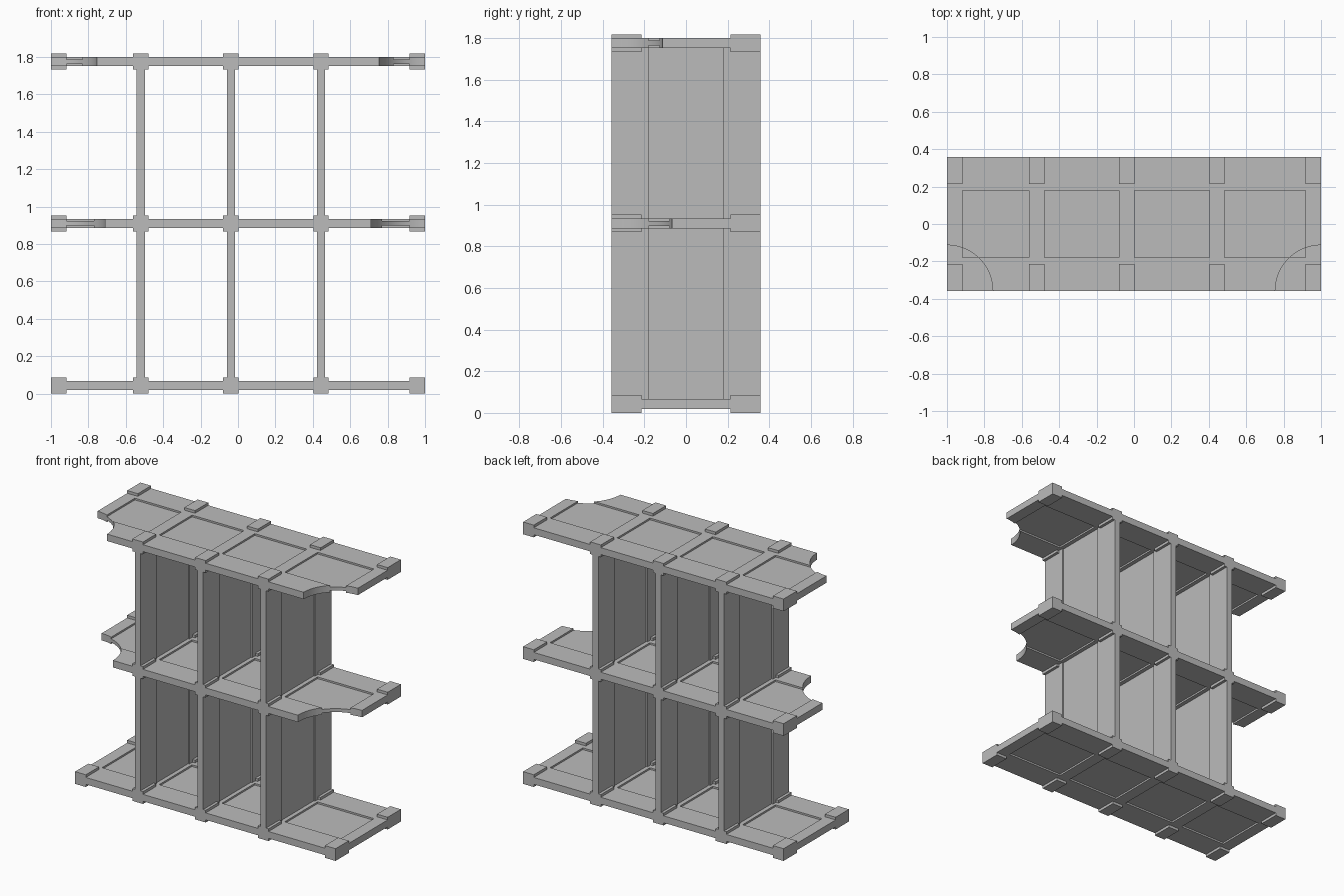
import bpy
import bmesh
import math

cube = bpy.data.objects.get("Cube")
if cube:
    bpy.data.objects.remove(cube, do_unlink=True)

# Material
concrete = bpy.data.materials.new("concrete_grey")
concrete.use_nodes = True
GREY = (0.5, 0.5, 0.5, 1)
concrete.diffuse_color = GREY
concrete.node_tree.nodes["Principled BSDF"].inputs["Base Color"].default_value = GREY

# Main dimensions
DEPTH, PAD_Y, PANEL_Y = 0.358, 0.213, 0.18
PAD, STRIP, PANEL = 0.0425, 0.024, 0.012     # half thicknesses
WALL, WALL_THIN = 0.0215, 0.012
RIB = 0.041
WALL_X = [-0.52, -0.038, 0.444]
FLOORS = {"bottom": 0.0425, "middle": 0.91, "top": 1.775}
RIBS = [(-1, -0.918)] + [(x - RIB, x + RIB) for x in WALL_X] + [(0.918, 1)]
Y_BREAKS = [-DEPTH, -PAD_Y, -PANEL_Y, PANEL_Y, PAD_Y, DEPTH]


def solid(name, xs, ys, zs, inside):
    """Closed stepped solid: the outer faces of all grid cells that are inside."""
    axes = (xs, ys, zs)
    size = [len(a) - 1 for a in axes]

    def filled(cell):
        if any(c < 0 or c >= n for c, n in zip(cell, size)):
            return False
        return inside(*[(a[c] + a[c + 1]) / 2 for a, c in zip(axes, cell)])

    bm = bmesh.new()
    verts = {}

    def vert(key):
        if key not in verts:
            verts[key] = bm.verts.new([a[k] for a, k in zip(axes, key)])
        return verts[key]

    for i in range(size[0]):
        for j in range(size[1]):
            for k in range(size[2]):
                if not filled((i, j, k)):
                    continue
                for axis in range(3):
                    u, v = (axis + 1) % 3, (axis + 2) % 3
                    for side in (0, 1):
                        near = [i, j, k]
                        near[axis] += 1 if side else -1
                        if filled(near):
                            continue
                        ring = []
                        for du, dv in ((0, 0), (1, 0), (1, 1), (0, 1)):
                            key = [i, j, k]
                            key[axis] += side
                            key[u] += du
                            key[v] += dv
                            ring.append(vert(tuple(key)))
                        bm.faces.new(ring if side else ring[::-1])
    mesh = bpy.data.meshes.new(name)
    bm.to_mesh(mesh)
    bm.free()
    mesh.materials.append(concrete)
    obj = bpy.data.objects.new(name, mesh)
    bpy.context.collection.objects.link(obj)
    return obj


def select(obj):
    bpy.ops.object.select_all(action='DESELECT')
    obj.select_set(True)
    bpy.context.view_layer.objects.active = obj


def cut_corners(obj, z, radius):
    """Scoop a quarter circle from both front corners."""
    for x in (-1, 1):
        bpy.ops.mesh.primitive_cylinder_add(
            vertices=96, radius=radius, depth=0.3, location=(x, -DEPTH, z))
        cutter = bpy.context.object
        cutter.name = "corner_cutter"
        cutter.hide_render = True
        cutter.data.materials.append(concrete)
        mod = obj.modifiers.new("corner_cut", 'BOOLEAN')
        mod.operation = 'DIFFERENCE'
        mod.solver = 'EXACT'
        mod.object = cutter
        select(obj)
        bpy.ops.object.modifier_apply(modifier=mod.name)
        bpy.data.objects.remove(cutter, do_unlink=True)
    select(obj)
    bpy.ops.object.shade_smooth_by_angle(angle=math.radians(20))


# Floor slabs: thick pads front and back on each rib, thin panels between ribs
x_breaks = [x for rib in RIBS for x in rib]
for level, z0 in FLOORS.items():
    def in_slab(x, y, z, z0=z0):
        on_rib = any(a < x < b for a, b in RIBS)
        if on_rib and abs(y) > PAD_Y:
            half = PAD
        elif not on_rib and abs(y) < PANEL_Y:
            half = PANEL
        else:
            half = STRIP
        return abs(z - z0) < half

    z_breaks = [z0 + s for s in (-PAD, -STRIP, -PANEL, PANEL, STRIP, PAD)]
    slab = solid(level + "_slab", x_breaks, Y_BREAKS, z_breaks, in_slab)
    if level != "bottom":
        cut_corners(slab, z0, 0.29 if level == "middle" else 0.245)

# Upright walls: thinner in the middle, resting between the pads
heights = list(FLOORS.values())
for storey, low, high in (("lower", *heights[:2]), ("upper", *heights[1:])):
    for place, x0 in zip(("right", "centre", "left"), WALL_X):
        def in_wall(x, y, z, x0=x0, low=low, high=high):
            half = WALL_THIN if abs(y) < PANEL_Y else WALL
            gap = PAD if abs(y) > PAD_Y else STRIP
            return abs(x - x0) < half and low + gap < z < high - gap

        solid(f"{storey}_{place}_wall",
              [x0 + s for s in (-WALL, -WALL_THIN, WALL_THIN, WALL)], Y_BREAKS,
              [low + STRIP, low + PAD, high - PAD, high - STRIP], in_wall)
